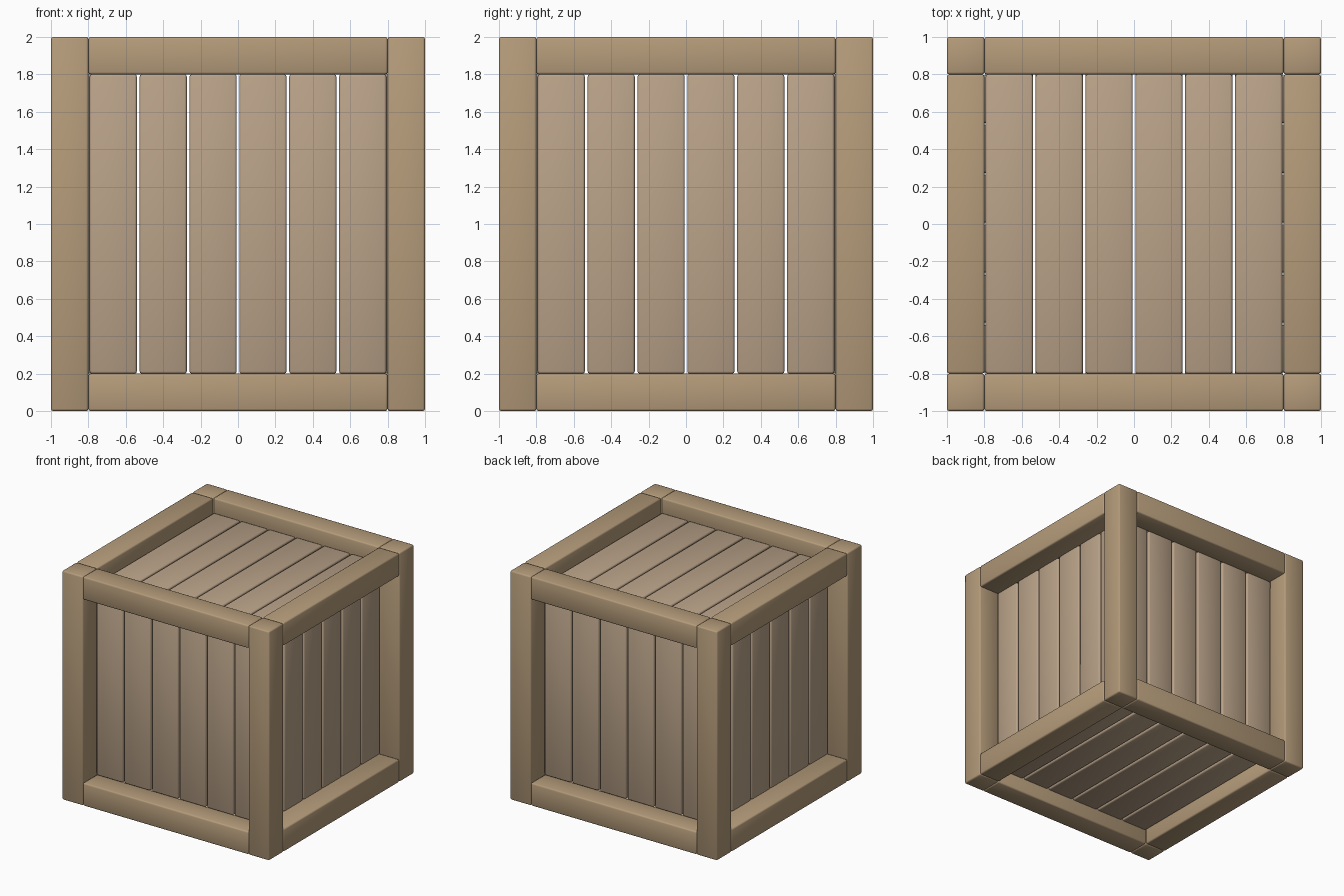
import bpy
import bmesh
import math

if "Cube" in bpy.data.objects:
    bpy.data.objects.remove(bpy.data.objects["Cube"])


def material(name, rgb):
    m = bpy.data.materials.new(name)
    m.diffuse_color = (*rgb, 1)
    m.use_nodes = True
    m.node_tree.nodes["Principled BSDF"].inputs["Base Color"].default_value = m.diffuse_color
    return m


FRAME = material("frame_wood", (0.46, 0.33, 0.195))
PLANK = material("plank_wood", (0.49, 0.365, 0.25))


def box(name, centre, size, mat, bevel=0.012):
    """Box with softly rounded edges."""
    bm = bmesh.new()
    bmesh.ops.create_cube(bm, size=1)
    for v in bm.verts:
        v.co = [v.co[i] * size[i] + centre[i] for i in range(3)]
    bmesh.ops.bevel(bm, geom=bm.edges[:], offset=bevel, segments=2,
                    profile=0.5, affect='EDGES')
    for f in bm.faces:
        f.smooth = True
    me = bpy.data.meshes.new(name)
    bm.to_mesh(me)
    bm.free()
    me.materials.append(mat)
    ob = bpy.data.objects.new(name, me)
    bpy.context.collection.objects.link(ob)
    return ob


BAR = 0.2            # thickness of posts and rails
SPAN = 2 - 2 * BAR   # opening between posts
EDGE = 1 - BAR / 2   # centre line of the frame bars
PITCH = SPAN / 6     # six planks per side
WIDTH, THICK = 0.252, 0.05
SIDE = 0.82 - THICK / 2   # plank layer centre on the four walls
LID = 0.875 - THICK / 2   # plank layer centre on lid and floor, from mid height

# corner posts
for sx in (-1, 1):
    for sy in (-1, 1):
        box("corner_post", (sx * EDGE, sy * EDGE, 1), (BAR, BAR, 2), FRAME)

# top and bottom rails
for s in (-1, 1):
    for z in (BAR / 2, 2 - BAR / 2):
        box("rail_front_back", (0, s * EDGE, z), (SPAN, BAR, BAR), FRAME)
        box("rail_side", (s * EDGE, 0, z), (BAR, SPAN, BAR), FRAME)

# planks on all six faces
for s in (-1, 1):
    for i in range(6):
        p = (i - 2.5) * PITCH
        box("wall_plank_front_back", (p, s * SIDE, 1), (WIDTH, THICK, SPAN), PLANK)
        box("wall_plank_side", (s * SIDE, p, 1), (THICK, WIDTH, SPAN), PLANK)
        box("lid_floor_plank", (p, 0, 1 + s * LID), (WIDTH, SPAN, THICK), PLANK)
